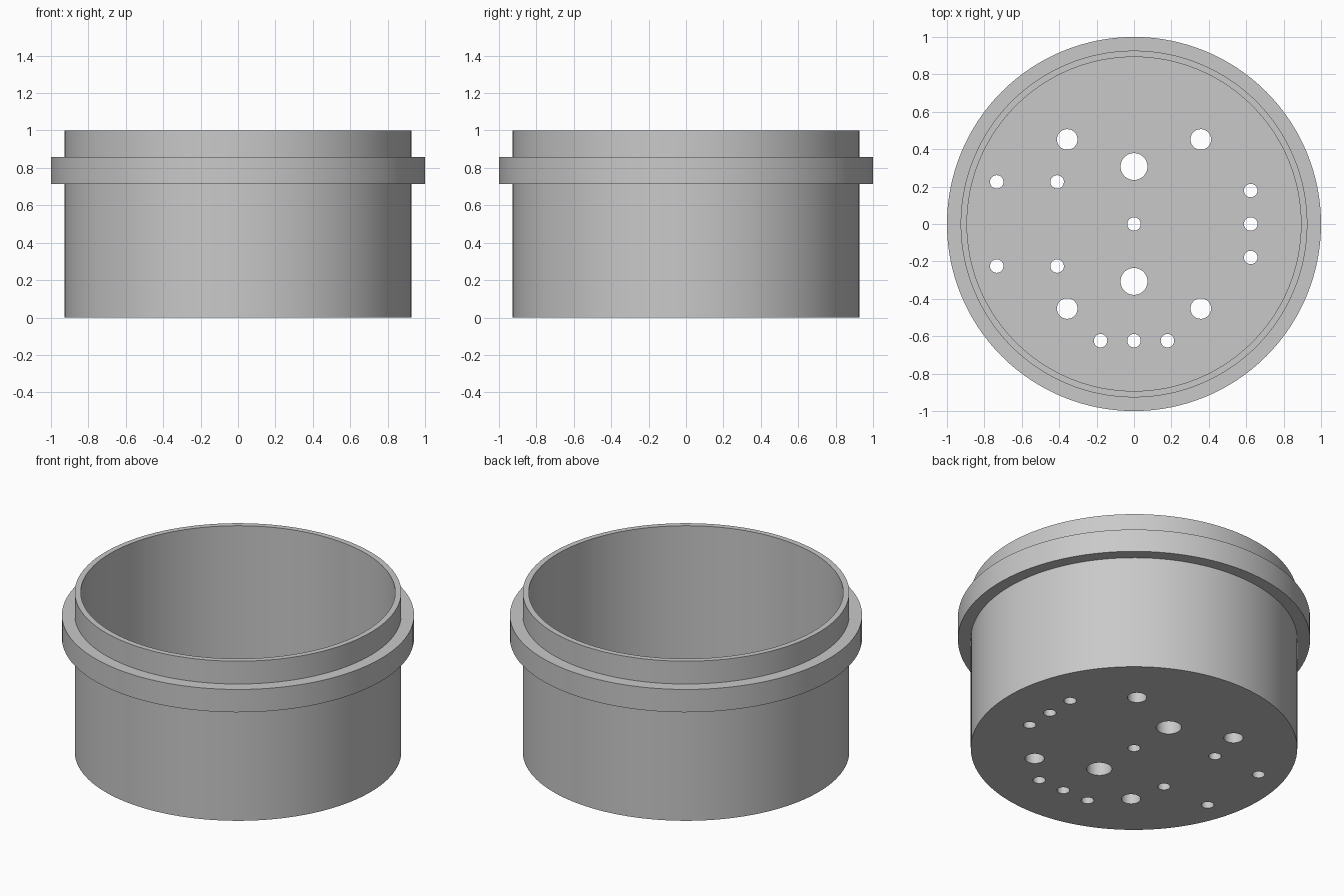
import bpy, bmesh, math
from mathutils import Matrix

if "Cube" in bpy.data.objects:
    bpy.data.objects.remove(bpy.data.objects["Cube"], do_unlink=True)

grey = bpy.data.materials.new("plain grey")
grey.use_nodes = True
grey.diffuse_color = (0.584, 0.584, 0.584, 1)
grey.node_tree.nodes["Principled BSDF"].inputs["Base Color"].default_value = grey.diffuse_color

FLOOR = 0.143
OUTER, INNER, FLANGE = 0.927, 0.893, 1.0


def make_object(name, bm):
    bmesh.ops.recalc_face_normals(bm, faces=bm.faces)
    mesh = bpy.data.meshes.new(name)
    bm.to_mesh(mesh)
    bm.free()
    mesh.materials.append(grey)
    obj = bpy.data.objects.new(name, mesh)
    bpy.context.collection.objects.link(obj)
    return obj


# Round cup with a flange, lathed from one wall profile
profile = [(OUTER, 0), (OUTER, 0.714), (FLANGE, 0.714), (FLANGE, 0.857),
           (OUTER, 0.857), (OUTER, 1), (INNER, 1), (INNER, FLOOR)]
segments = 128
bm = bmesh.new()
rings = []
for r, z in profile:
    rings.append([bm.verts.new((r * math.cos(a), r * math.sin(a), z))
                  for a in (math.tau * i / segments for i in range(segments))])
for low, high in zip(rings, rings[1:]):
    for i in range(segments):
        j = (i + 1) % segments
        bm.faces.new((low[i], low[j], high[j], high[i]))
bm.faces.new(rings[0])
bm.faces.new(rings[-1])
cup = make_object("flanged_cup", bm)

# Floor holes: (x, y, radius)
holes = [(0, 0, 0.036)]
for s in (-1, 1):
    holes.append((0, s * 0.307, 0.072))
    holes += [(x, s * 0.452, 0.055) for x in (-0.357, 0.357)]
    holes += [(x, s * 0.225, 0.036) for x in (-0.734, -0.411)]
for offset in (-0.179, 0, 0.179):
    holes += [(0.624, offset, 0.036), (offset, -0.624, 0.036)]

bm = bmesh.new()
for x, y, r in holes:
    bmesh.ops.create_cone(bm, cap_ends=True, segments=40, radius1=r, radius2=r,
                          depth=0.4, matrix=Matrix.Translation((x, y, FLOOR / 2)))
cutter = make_object("hole_cutter", bm)
cutter.hide_render = True

# Drill the floor, then drop the cutter
bpy.ops.object.select_all(action="DESELECT")
bpy.context.view_layer.objects.active = cup
cup.select_set(True)
drill = cup.modifiers.new("drill", "BOOLEAN")
drill.operation = "DIFFERENCE"
drill.solver = "EXACT"
drill.object = cutter
bpy.ops.object.modifier_apply(modifier=drill.name)
bpy.data.objects.remove(cutter, do_unlink=True)
bpy.ops.object.shade_smooth_by_angle(angle=math.radians(30))
